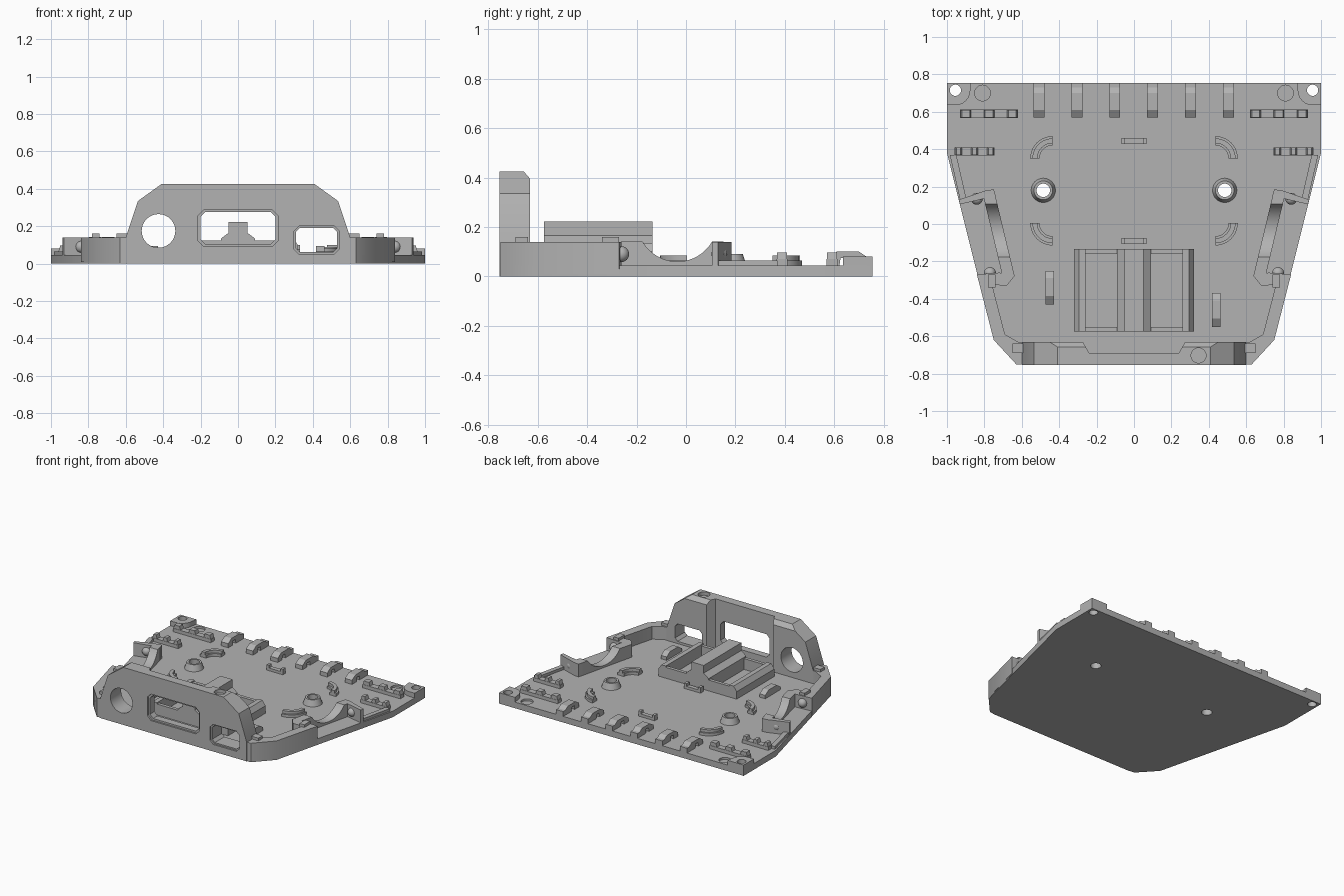
import bpy, bmesh, math
from mathutils import Vector

cube = bpy.data.objects.get("Cube")
if cube:
    bpy.data.objects.remove(cube, do_unlink=True)

GREY = (0.45, 0.45, 0.45, 1)
plastic = bpy.data.materials.new("grey plastic")
plastic.use_nodes = True
plastic.diffuse_color = GREY
plastic.node_tree.nodes["Principled BSDF"].inputs["Base Color"].default_value = GREY

FLOOR = 0.045   # top of the base plate
WALL = 0.14     # top of the side walls


def finish(name, bm, mirror=False):
    """Turn a bmesh into an object, with an optional twin across x = 0."""
    if mirror:
        twin = bmesh.ops.duplicate(bm, geom=bm.verts[:] + bm.edges[:] + bm.faces[:])["geom"]
        for v in twin:
            if isinstance(v, bmesh.types.BMVert):
                v.co.x = -v.co.x
    bmesh.ops.recalc_face_normals(bm, faces=bm.faces)
    mesh = bpy.data.meshes.new(name)
    bm.to_mesh(mesh)
    bm.free()
    mesh.materials.append(plastic)
    obj = bpy.data.objects.new(name, mesh)
    bpy.context.collection.objects.link(obj)
    return obj


def prism(name, profile, lo, hi, axis="z", mirror=False, shear=0.0):
    """Extrude a 2D profile along an axis; shear moves x with y."""
    place = {"x": lambda a, b: (lo, a, b), "y": lambda a, b: (a, lo, b),
             "z": lambda a, b: (a, b, lo)}[axis]
    step = Vector([(hi - lo) * (axis == k) for k in "xyz"])
    bm = bmesh.new()
    face = bm.faces.new([bm.verts.new(place(a, b)) for a, b in profile])
    top = bmesh.ops.extrude_face_region(bm, geom=[face])["geom"]
    for v in top:
        if isinstance(v, bmesh.types.BMVert):
            v.co += step
    for v in bm.verts:
        v.co.x += shear * v.co.y
    return finish(name, bm, mirror)


def box(name, x, y, z, mirror=False):
    return prism(name, [(x[0], y[0]), (x[1], y[0]), (x[1], y[1]), (x[0], y[1])],
                 z[0], z[1], "z", mirror)


def arc(cx, cy, r, a0, a1, n=10):
    return [(cx + r * math.cos(math.radians(a0 + (a1 - a0) * i / n)),
             cy + r * math.sin(math.radians(a0 + (a1 - a0) * i / n))) for i in range(n + 1)]


def disc(cx, cy, r, n=32):
    return arc(cx, cy, r, 0, 360, n)[:-1]


def octagon(x0, x1, z0, z1, c):
    return [(x0 + c, z0), (x1 - c, z0), (x1, z0 + c), (x1, z1 - c),
            (x1 - c, z1), (x0 + c, z1), (x0, z1 - c), (x0, z0 + c)]


def cut(obj, cutter, keep=False):
    mod = obj.modifiers.new("cut", "BOOLEAN")
    mod.operation, mod.solver, mod.object = "DIFFERENCE", "EXACT", cutter
    bpy.context.view_layer.objects.active = obj
    bpy.ops.object.modifier_apply(modifier=mod.name)
    if not keep:
        bpy.data.objects.remove(cutter, do_unlink=True)


# Base plate, corner pads and screw bosses
half = [(0.63, -0.75), (0.75, -0.62), (1, 0.38), (1, 0.755)]
base = prism("base_plate", half + [(-x, y) for x, y in reversed(half)], 0, FLOOR)
pads = prism("corner_pads", [(1, 0.755), (0.87, 0.755)] + arc(0.955, 0.715, 0.08, 180, 270, 6)
             + [(1, 0.635)], 0.01, 0.08, mirror=True)
bm = bmesh.new()
bmesh.ops.create_cone(bm, cap_ends=True, segments=32, radius1=0.07, radius2=0.05, depth=0.06)
bmesh.ops.translate(bm, verts=bm.verts, vec=(0.485, 0.18, 0.06))
bosses = finish("screw_bosses", bm, mirror=True)
for x, y, r, targets in ((0.955, 0.715, 0.03, (base, pads)), (0.485, 0.18, 0.036, (base, bosses))):
    bore = prism("bore", disc(x, y, r), -0.1, 0.3, mirror=True)
    for target in targets:
        cut(target, bore, keep=True)
    bpy.data.objects.remove(bore, do_unlink=True)
cut(base, prism("pit", disc(0.81, 0.70, 0.042), 0.03, 0.1, mirror=True))

# Front panel with ports
edge = [(0.60, 0), (0.60, WALL), (0.535, 0.335), (0.41, 0.425)]
panel = prism("front_panel", edge + [(-x, z) for x, z in reversed(edge)], -0.755, -0.63, "y")
cut(panel, prism("recess", [(-0.29, -0.6), (-0.24, -0.69), (0.24, -0.69), (0.29, -0.6)], FLOOR, 0.6))
cut(panel, prism("back_chamfer", [(-0.67, 0.44), (-0.6, 0.44), (-0.6, 0.36)], -0.8, 0.8, "x"))
cut(panel, prism("round_port", disc(-0.425, 0.175, 0.09), -0.9, -0.5, "y"))
cut(panel, prism("wide_port", octagon(-0.2, 0.2, 0.105, 0.275, 0.025), -0.9, -0.5, "y"))
cut(panel, prism("small_port", octagon(0.31, 0.53, 0.062, 0.19, 0.02), -0.9, -0.5, "y"))
cut(panel, prism("wide_port_bevel", octagon(-0.213, 0.213, 0.092, 0.288, 0.03), -0.9, -0.742, "y"))
cut(panel, prism("small_port_bevel", octagon(0.30, 0.54, 0.052, 0.2, 0.025), -0.9, -0.742, "y"))
cut(panel, prism("top_pit", disc(0.345, -0.703, 0.04), 0.40, 0.5, mirror=True))

# Side walls with short raised tabs
prism("side_walls", [(0.84, -0.27), (0.75, -0.62), (0.63, -0.75), (0.55, -0.75), (0.55, -0.64),
                     (0.62, -0.63), (0.69, -0.59), (0.76, -0.32), (0.76, -0.27)],
      0.01, WALL, mirror=True)
box("front_tabs", (0.59, 0.65), (-0.69, -0.64), (0.12, 0.16), True)
box("rear_tabs", (0.74, 0.78), (-0.34, -0.27), (0.12, 0.16), True)

# Side cradles: scooped slabs joined to the edge by webs, with round detents
scoop = arc(-0.035, 0.2225, 0.1625, 210, 330, 20)
prism("cradle_arms", [(-0.28, 0.03), (-0.28, WALL)] + scoop + [(0.16, WALL), (0.16, 0.03)],
      0.705, 0.77, "x", mirror=True, shear=0.24)
prism("front_webs", [(0.64, -0.28), (0.68, -0.33), (0.76, -0.325), (0.838, -0.27), (0.72, -0.26)],
      0.03, WALL, mirror=True)
prism("rear_webs", [(0.74, 0.15), (0.93, 0.105), (0.937, 0.13), (0.79, 0.18), (0.75, 0.185)],
      0.03, WALL, mirror=True)
bm = bmesh.new()
for x, y in ((0.77, -0.262), (0.84, 0.135)):
    ball = bmesh.ops.create_uvsphere(bm, u_segments=20, v_segments=12, radius=0.032)["verts"]
    bmesh.ops.translate(bm, verts=ball, vec=(x, y, 0.09))
finish("detents", bm, mirror=True)
prism("low_rims", [(0.93, 0.13), (0.985, 0.37), (0.95, 0.37), (0.895, 0.13)],
      0.03, 0.065, mirror=True)

# Rear hooks
hook = [(0.57, 0.04), (0.57, 0.075), (0.61, 0.1), (0.70, 0.1), (0.73, 0.08), (0.755, 0.08),
        (0.755, 0.04), (0.66, 0.04), (0.655, 0.075), (0.625, 0.075), (0.62, 0.04)]
for i in range(6):
    x = -0.508 + 0.2025 * i
    prism("rear_hook", hook, x - 0.029, x + 0.029, "x")

# Toothed bars near the rear corners
for name, x0, x1, y in (("rear_bars", 0.62, 0.93, 0.59), ("side_bars", 0.745, 0.96, 0.388)):
    box(name, (x0, x1), (y - 0.022, y + 0.022), (0.03, 0.07), True)
    w = (x1 - x0) / 5
    for i in range(3):
        a = x0 + 2 * i * w
        prism(name + "_tooth", [(a, 0.06), (a + 0.01, 0.097), (a + w - 0.01, 0.097), (a + w, 0.06)],
              y - 0.02, y + 0.02, "y", mirror=True)

# Locating ribs around the board area
for cy, a0 in ((0.35, 0), (0.005, -90)):
    for r0, r1, top in ((0.07, 0.12, 0.065), (0.082, 0.108, 0.085)):
        prism("corner_rib", arc(0.435, cy, r1, a0, a0 + 90) + arc(0.435, cy, r0, a0 + 90, a0),
              0.03, top, mirror=True)
for y in (0.445, -0.09):
    box("middle_rib", (-0.065, 0.065), (y - 0.016, y + 0.016), (0.03, 0.065))
    for x in (-0.057, 0.057):
        box("middle_rib_end", (x - 0.01, x + 0.01), (y - 0.016, y + 0.016), (0.03, 0.085))

# Single clips beside the tray
for x, y in ((-0.45, -0.43), (0.44, -0.55)):
    prism("clip", [(y, 0.04), (y, 0.065), (y + 0.045, 0.095), (y + 0.14, 0.095),
                   (y + 0.18, 0.07), (y + 0.18, 0.04)], x - 0.023, x + 0.023, "x")

# Central tray: tall rib, side rails and end plates
rib = [(0.09, 0.04), (0.09, 0.135), (0.05, 0.165), (0.05, 0.222)]
prism("tray_rib", rib + [(-x, z) for x, z in reversed(rib)], -0.575, -0.135, "y")
prism("tray_rails", [(0.26, 0.04), (0.26, 0.135), (0.295, 0.135), (0.32, 0.10), (0.32, 0.04)],
      -0.575, -0.135, "y", mirror=True)
for y in (-0.575, -0.16):
    box("tray_end", (-0.27, 0.27), (y, y + 0.025), (0.03, 0.125))

# Smooth the round surfaces and keep edges sharp
for obj in bpy.context.collection.objects:
    obj.select_set(obj.type == "MESH")
bpy.context.view_layer.objects.active = base
bpy.ops.object.shade_smooth_by_angle(angle=math.radians(30))
